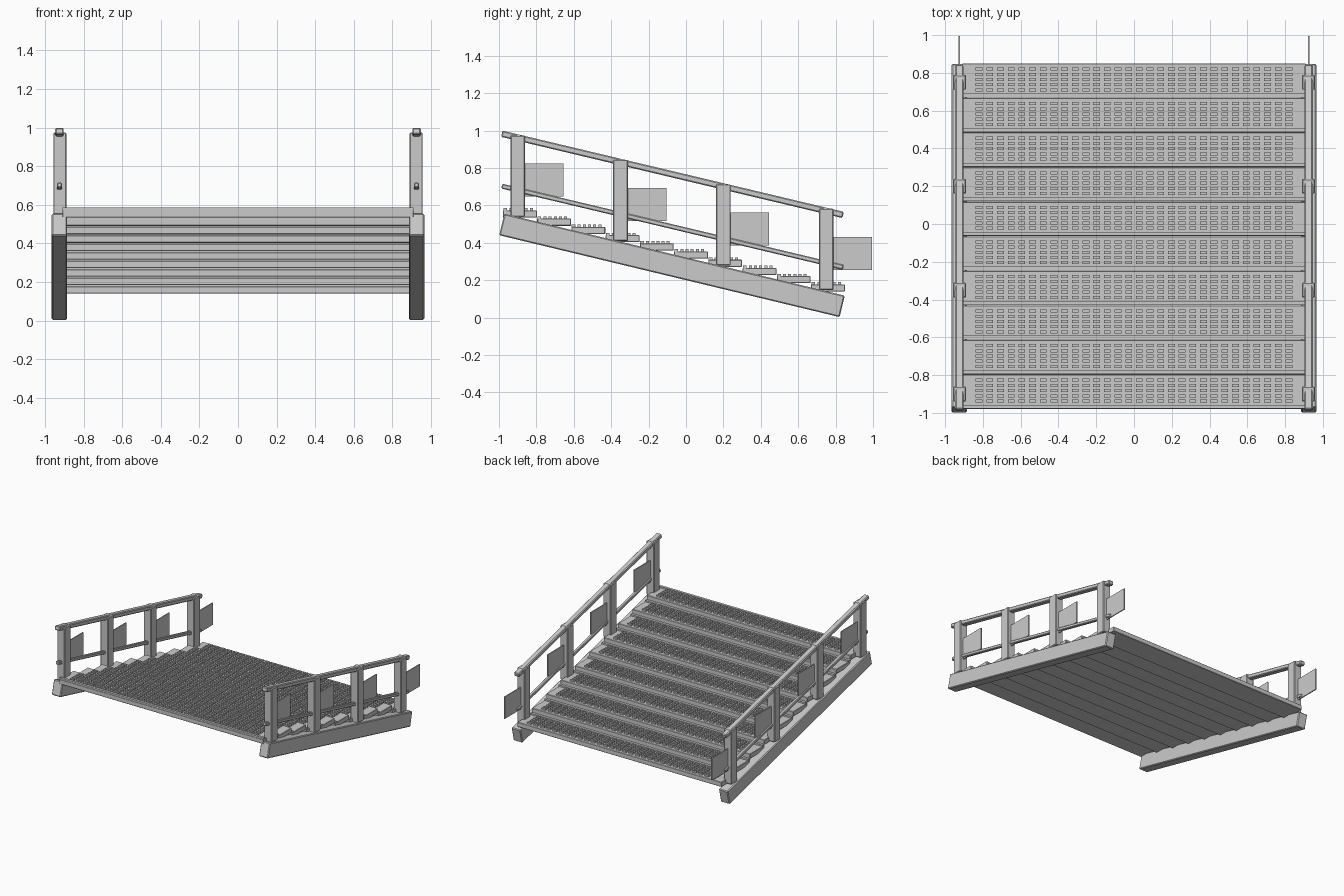
import bpy, bmesh, math
from mathutils import Matrix, Vector

if "Cube" in bpy.data.objects:
    bpy.data.objects.remove(bpy.data.objects["Cube"])

SLOPE = math.atan(0.2405)   # descent toward the back
PITCH, DROP = 0.183, 0.0439


def add_box(bm, center, size, rx=0.0):
    m = (Matrix.Translation(Vector(center)) @ Matrix.Rotation(rx, 4, 'X')
         @ Matrix.Diagonal((size[0], size[1], size[2], 1)))
    bmesh.ops.create_cube(bm, size=1, matrix=m)


def make_object(name, boxes, bevel=0.0):
    bm = bmesh.new()
    for b in boxes:
        add_box(bm, *b)
    me = bpy.data.meshes.new(name)
    bm.to_mesh(me)
    bm.free()
    ob = bpy.data.objects.new(name, me)
    bpy.context.collection.objects.link(ob)
    if bevel:
        mod = ob.modifiers.new("bevel", 'BEVEL')
        mod.width = bevel
        mod.segments = 1
    return ob


def sloped(x, y0, z0, y1, z1, w, h):
    """Sloping bar between two points in the side plane."""
    length = math.hypot(y1 - y0, z1 - z0)
    return ((x, (y0 + y1) / 2, (z0 + z1) / 2), (w, length, h),
            math.atan2(z1 - z0, y1 - y0))


for side, s in (("left", -1), ("right", 1)):
    # side beam carrying the treads
    make_object(side + "_stringer",
                [((s * 0.925, -0.075, 0.279), (0.08, 1.872, 0.118), -SLOPE)], 0.006)
    # handrail and mid rail
    make_object(side + "_handrail",
                [sloped(s * 0.925, -0.985, 0.983, 0.84, 0.549, 0.044, 0.034)], 0.006)
    make_object(side + "_mid_rail",
                [sloped(s * 0.925, -0.985, 0.703, 0.84, 0.269, 0.026, 0.026)], 0.005)
    # posts, each with a thin panel hung behind it
    for i in range(4):
        y, dz = -0.9 + 0.55 * i, -0.1308 * i
        make_object(f"{side}_post_{i + 1}",
                    [((s * 0.923, y, 0.757 + dz), (0.068, 0.078, 0.435))], 0.005)
        make_object(f"{side}_panel_{i + 1}",
                    [((s * 0.925, y + 0.139, 0.736 + dz), (0.008, 0.211, 0.177))])

# treads: plank, raised front lip and grip studs
for i in range(10):
    y0, z0 = -0.979 + PITCH * i, 0.535 - DROP * i
    make_object(f"tread_{i + 1}",
                [((0, y0 + 0.091, z0 + 0.019), (1.82, 0.181, 0.038))], 0.003)
    make_object(f"tread_lip_{i + 1}",
                [((0, y0 + 0.012, z0 + 0.043), (1.82, 0.020, 0.014))])
    studs = [((-0.82 + 1.64 * c / 29, y0 + 0.042 + 0.0275 * r, z0 + 0.042),
              (0.036, 0.016, 0.016))
             for r in range(5) for c in range(30)]
    make_object(f"tread_grip_{i + 1}", studs)
